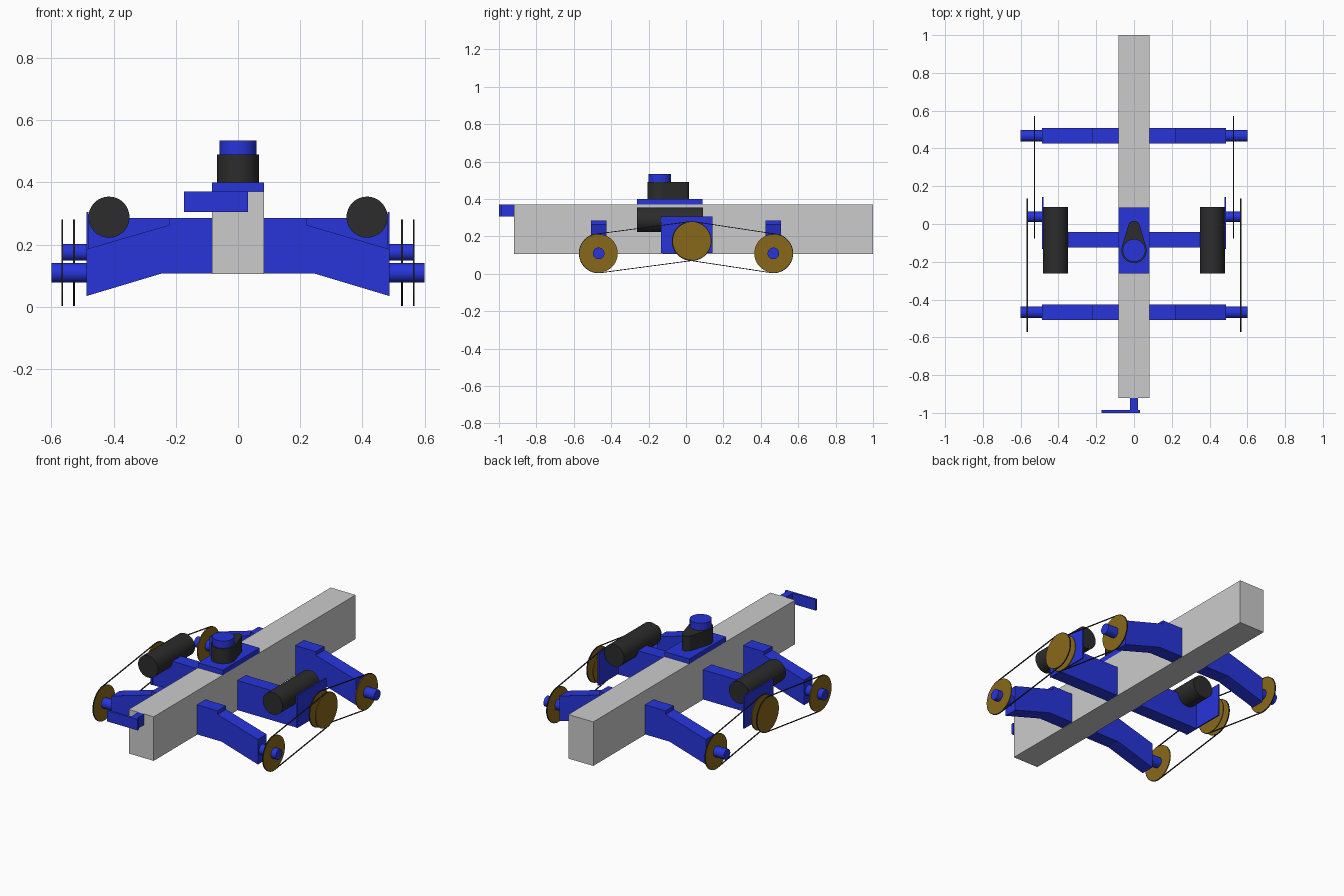
import bpy, bmesh, math
from mathutils import Vector

if "Cube" in bpy.data.objects:
    bpy.data.objects.remove(bpy.data.objects["Cube"])


def material(name, rgb):
    m = bpy.data.materials.new(name)
    m.diffuse_color = (*rgb, 1)
    m.use_nodes = True
    m.node_tree.nodes["Principled BSDF"].inputs["Base Color"].default_value = m.diffuse_color
    return m


BLUE = material("blue_plastic", (0.02, 0.035, 0.7))
BLACK = material("black_plastic", (0.025, 0.025, 0.025))
GOLD = material("gold_pulley", (0.25, 0.14, 0.01))


def finish(name, bm, mat, smooth=False):
    bmesh.ops.recalc_face_normals(bm, faces=bm.faces)
    me = bpy.data.meshes.new(name)
    bm.to_mesh(me)
    bm.free()
    ob = bpy.data.objects.new(name, me)
    bpy.context.collection.objects.link(ob)
    if mat:
        me.materials.append(mat)
    if smooth:
        bpy.ops.object.select_all(action='DESELECT')
        ob.select_set(True)
        bpy.context.view_layer.objects.active = ob
        bpy.ops.object.shade_smooth_by_angle(angle=math.radians(30))
    return ob


def prism(name, pts, lo, hi, axis, mat=None, smooth=False):
    """Extrude a 2D outline from lo to hi along axis."""
    def place(a, b, t):
        return {'x': (t, a, b), 'y': (a, t, b), 'z': (a, b, t)}[axis]
    bm = bmesh.new()
    face = bm.faces.new([bm.verts.new(place(a, b, lo)) for a, b in pts])
    new = bmesh.ops.extrude_face_region(bm, geom=[face])['geom']
    bmesh.ops.translate(bm, vec=Vector(place(0, 0, hi - lo)),
                        verts=[v for v in new if isinstance(v, bmesh.types.BMVert)])
    return finish(name, bm, mat, smooth)


def box(name, x, y, z, mat=None):
    return prism(name, [(x[0], y[0]), (x[1], y[0]), (x[1], y[1]), (x[0], y[1])], *z, 'z', mat)


def arc(c, r, a0, a1, n):
    return [(c[0] + r * math.cos(a0 + (a1 - a0) * i / n),
             c[1] + r * math.sin(a0 + (a1 - a0) * i / n)) for i in range(n + 1)]


def circle(c, r, n=48):
    return arc(c, r, 0, math.tau, n)[:-1]


def hull(c0, r0, c1, r1, n=24):
    """Outline of a belt stretched round two circles."""
    dx, dy = c1[0] - c0[0], c1[1] - c0[1]
    th = math.atan2(dy, dx)
    k = math.acos((r0 - r1) / math.hypot(dx, dy))
    return (arc(c0, r0, th + k, th + math.tau - k, n) + arc(c1, r1, th - k, th + k, n))


def belt(name, c0, c1, r, t, x0, x1):
    outer, inner = hull(c0, r + t, c1, r + t), hull(c0, r, c1, r)
    bm = bmesh.new()
    rings = [[bm.verts.new((x, *p)) for p in pts]
             for x, pts in ((x0, outer), (x1, outer), (x1, inner), (x0, inner))]
    n = len(outer)
    for k in range(4):
        a, b = rings[k], rings[(k + 1) % 4]
        for i in range(n):
            j = (i + 1) % n
            bm.faces.new((a[i], a[j], b[j], b[i]))
    return finish(name, bm, BLACK, True)


def mirrored(ob):
    """Repeat a right-hand part on the left."""
    m = ob.modifiers.new("left_copy", 'MIRROR')
    m.use_axis = (True, False, False)
    m.use_mirror_merge = False
    return ob


# Main beam
box("main_beam", (-0.083, 0.083), (-0.92, 1.0), (0.105, 0.37))

# Front bracket
box("front_bracket_stem", (-0.02, 0.02), (-0.986, -0.92), (0.305, 0.37), BLUE)
box("front_bracket_plate", (-0.173, 0.032), (-1.0, -0.986), (0.305, 0.37), BLUE)

# Top turret: base, teardrop housing, cap
box("turret_base", (-0.083, 0.083), (-0.263, 0.087), (0.37, 0.40), BLUE)
prism("turret_housing", hull((0, -0.14), 0.067, (0, -0.014), 0.031), 0.40, 0.49, 'z', BLACK, True)
prism("turret_cap", circle((0, -0.14), 0.06), 0.49, 0.534, 'z', BLUE, True)

# Wheel arms, axles, pulleys and belts
arm = [(0.083, 0.285), (0.22, 0.285), (0.22, 0.263), (0.488, 0.185),
       (0.488, 0.034), (0.245, 0.107), (0.083, 0.107)]
hub, R = (0.03, 0.175), 0.102
for end, y, x in (("front", -0.467, 0.565), ("rear", 0.467, 0.527)):
    c = (y, 0.109)
    mirrored(prism(end + "_arm", arm, y - 0.041, y + 0.041, 'y', BLUE))
    mirrored(prism(end + "_axle", circle(c, 0.031), 0.486, 0.6, 'x', BLUE, True))
    mirrored(prism(end + "_pulley", circle(c, R), x - 0.003, x + 0.003, 'x', GOLD, True))
    mirrored(prism(end + "_drive_pulley", circle(hub, R), x - 0.003, x + 0.003, 'x', GOLD, True))
    mirrored(belt(end + "_belt", c, hub, R, 0.004, x - 0.003, x + 0.003))

# Drive motors on the middle arms
mirrored(box("middle_arm", (0.083, 0.482), (-0.125, -0.043), (0.107, 0.285), BLUE))
mirrored(box("motor_plate", (0.48, 0.488), (-0.133, 0.143), (0.11, 0.305), BLUE))
mirrored(prism("motor", circle((0.415, 0.288), 0.066), -0.263, 0.09, 'y', BLACK, True))
mirrored(prism("drive_axle", circle((0.038, 0.175), 0.027), 0.486, 0.562, 'x', BLUE, True))
